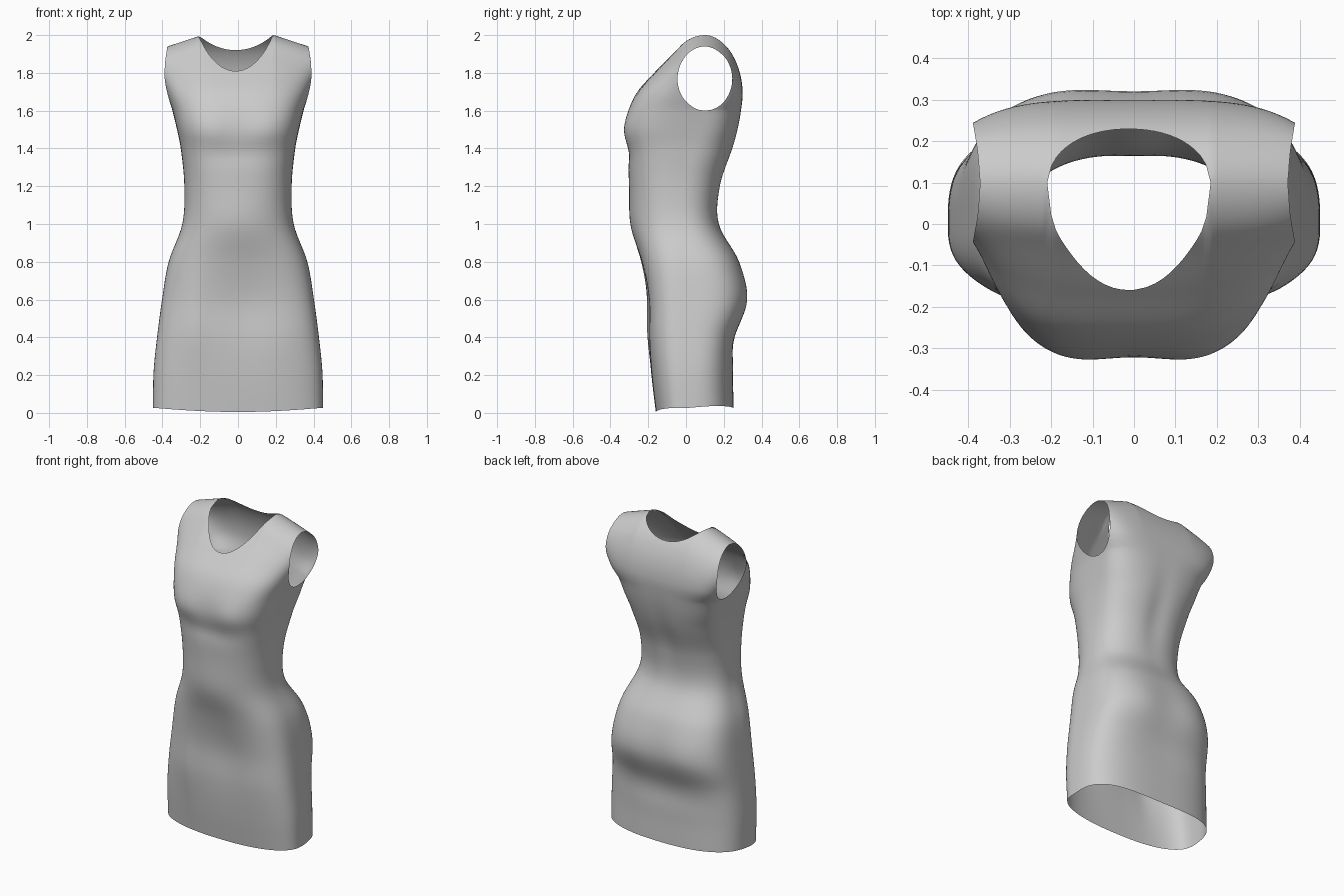
import bpy, bmesh
from math import sin, cos, pi, sqrt, exp

cube = bpy.data.objects.get("Cube")
if cube:
    bpy.data.objects.remove(cube)

COLS, LOW_ROWS, TOP_ROWS = 80, 56, 30
UNDERARM, RISE = 1.6, 0.4
TOP = UNDERARM + RISE * pi / 2

# Profile by path length: half width, front y, back y, seam y, front and back boxiness
PROFILE = [
    (0.0, 0.45, -0.16, 0.252, 0.0, 3, 3), (0.2, 0.447, -0.185, 0.25, 0.0, 3, 3),
    (0.4, 0.428, -0.205, 0.265, 0.0, 3, 3.2), (0.6, 0.402, -0.21, 0.315, 0.0, 3, 3.4),
    (0.8, 0.367, -0.24, 0.28, 0.0, 2.8, 3), (1.0, 0.295, -0.285, 0.175, -0.03, 2.5, 2.5),
    (1.2, 0.284, -0.30, 0.185, -0.03, 2.6, 2.5), (1.4, 0.303, -0.31, 0.25, 0.03, 3.2, 2.6),
    (1.5, 0.323, -0.318, 0.275, 0.07, 3.6, 2.8), (1.6, 0.347, -0.303, 0.292, 0.1, 3.5, 3),
    (1.7, 0.372, -0.258, 0.3, 0.1, 3.2, 4), (1.81, 0.388, -0.168, 0.285, 0.1, 3, 4),
    (1.94, 0.386, -0.07, 0.243, 0.1, 3, 4), (2.07, 0.378, 0.0, 0.182, 0.1, 3, 4),
    (TOP, 0.372, 0.1, 0.1, 0.1, 3, 4)]
# Soft swells and hollows: side (-1 front, 1 back), x, z, x radius, z radius, amount
SWELLS = [
    (-1, 0.15, 1.5, 0.11, 0.09, 0.014), (-1, -0.15, 1.5, 0.11, 0.09, 0.014),
    (-1, 0.0, 1.37, 0.2, 0.05, -0.008), (-1, 0.0, 1.0, 0.15, 0.15, 0.01),
    (-1, 0.05, 0.55, 0.16, 0.25, -0.018), (-1, -0.24, 0.5, 0.07, 0.25, 0.012),
    (1, 0.17, 0.62, 0.14, 0.14, 0.012), (1, -0.17, 0.62, 0.14, 0.14, 0.012),
    (1, 0.0, 1.3, 0.07, 0.2, -0.012), (1, 0.0, 0.35, 0.3, 0.09, -0.01)]


def sample(table, key):
    """Smooth curve through unevenly spaced table rows."""
    i = 0
    while i < len(table) - 2 and key > table[i + 1][0]:
        i += 1
    p0, p1 = table[max(i - 1, 0)], table[i]
    p2, p3 = table[i + 1], table[min(i + 2, len(table) - 1)]
    h = p2[0] - p1[0]
    f = (key - p1[0]) / h
    result = []
    for a, b, c, d in zip(p0[1:], p1[1:], p2[1:], p3[1:]):
        m1 = (c - a) / (p2[0] - p0[0]) * h
        m2 = (d - b) / (p3[0] - p1[0]) * h
        result.append(b + f * (m1 + f * (3*(c - b) - 2*m1 - m2 + f * (2*(b - c) + m1 + m2))))
    return result


def swell(side, x, z):
    return side * sum(a * exp(-((x - cx) / rx) ** 2 - ((z - cz) / rz) ** 2)
                      for sd, cx, cz, rx, rz, a in SWELLS if sd == side)


def shell_point(side, u, key):
    """Point on one panel: u runs across from -1 to 1, key runs up the profile."""
    width, front, back, seam, n_front, n_back = sample(PROFILE, key)
    reach, n = (front - seam, n_front) if side < 0 else (back - seam, n_back)
    x = width * u
    edge, z = 1.0, key
    if key > UNDERARM:
        rise = sin((key - UNDERARM) / RISE)
        # Shoulders slope down from the neck
        slope = 0.06 * max(0, (abs(x) - 0.19) / 0.183)
        z = UNDERARM + (RISE - slope) * rise
        # Elliptical armhole trims the section short of its side
        hole = 0.145 * sqrt(max(0, 1 - (2 * rise - 1) ** 2))
        ratio = min(0.9, hole / max(abs(reach), 0.0001))
        edge = (1 - ratio ** n) ** (1 / n)
    depth = max(0, 1 - (abs(u) * edge) ** n) ** (1 / n)
    y = seam + reach * depth + swell(side, x, z) * depth * min(1, abs(reach) * 8)
    # Hem rises towards the sides and the back
    lift = 0.025 * u * u + (0.025 if side > 0 else 0.005) * depth
    return x, y, z + lift * max(0, 1 - key * 2)


def panel_column(side, u):
    """All points up one column, ending at the neckline or shoulder ridge."""
    n = min(1, abs(0.372 * u + 0.012) / 0.195)
    drop = 0.408 if side < 0 else 0.257
    end = TOP - drop * sqrt(1 - n * n)
    keys = [UNDERARM * i / LOW_ROWS for i in range(LOW_ROWS)]
    keys += [UNDERARM + (end - UNDERARM) * (i / TOP_ROWS) ** 1.4
             for i in range(TOP_ROWS + 1)]
    return [shell_point(side, u, key) for key in keys]


# Dress shell: front and back panels sewn at side seams and shoulders
bm = bmesh.new()
for side in (-1, 1):
    grid = []
    for c in range(COLS + 1):
        across = cos(pi * c / COLS)
        u = (1 if across > 0 else -1) * abs(across) ** 0.8
        grid.append([bm.verts.new(p) for p in panel_column(side, u)])
    for a, b in zip(grid, grid[1:]):
        for r in range(len(a) - 1):
            quad = [a[r], b[r], b[r + 1], a[r + 1]]
            bm.faces.new(quad if side > 0 else quad[::-1])
bmesh.ops.remove_doubles(bm, verts=bm.verts, dist=0.0003)
bmesh.ops.recalc_face_normals(bm, faces=bm.faces)
mesh = bpy.data.meshes.new("dress")
bm.to_mesh(mesh)
bm.free()
dress = bpy.data.objects.new("dress", mesh)
bpy.context.collection.objects.link(dress)

# Plain grey cloth
cloth = bpy.data.materials.new("grey_cloth")
cloth.use_nodes = True
grey = (0.6, 0.6, 0.6, 1.0)
cloth.diffuse_color = grey
cloth.node_tree.nodes["Principled BSDF"].inputs["Base Color"].default_value = grey
mesh.materials.append(cloth)

bpy.context.view_layer.objects.active = dress
dress.select_set(True)
bpy.ops.object.shade_smooth_by_angle(angle=pi / 3)
